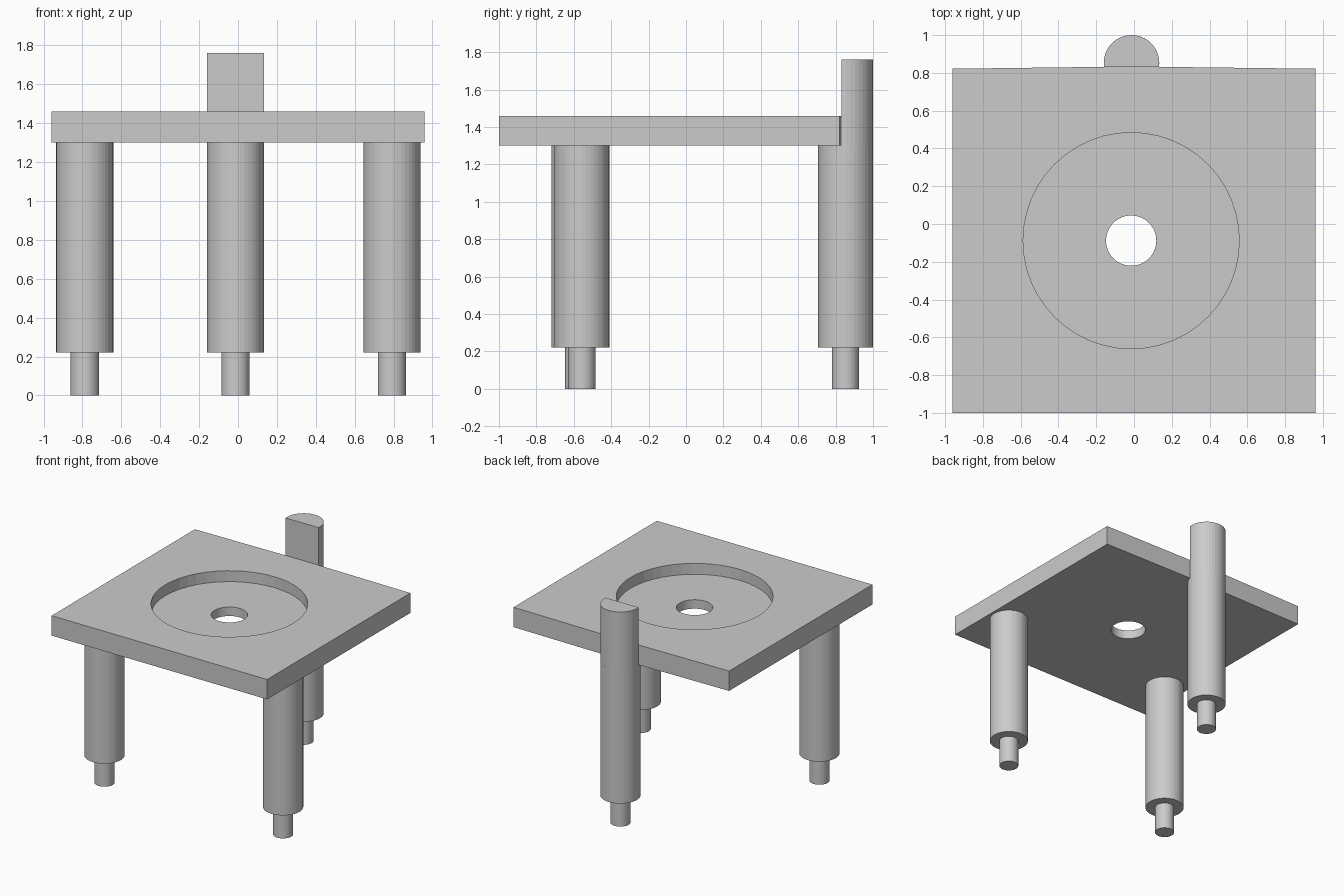
import bpy, bmesh
from math import pi, sin, cos, asin

if "Cube" in bpy.data.objects:
    bpy.data.objects.remove(bpy.data.objects["Cube"])

SIDES = 40
LEG_R, PEG_R = 0.147, 0.073
PLATE_Z0, PLATE_Z1 = 1.30, 1.46


def add_object(name, bm):
    bmesh.ops.recalc_face_normals(bm, faces=bm.faces[:])
    mesh = bpy.data.meshes.new(name)
    bm.to_mesh(mesh)
    bm.free()
    obj = bpy.data.objects.new(name, mesh)
    bpy.context.collection.objects.link(obj)
    return obj


def circle(cx, cy, r, n=SIDES, start=0.0, sweep=2 * pi, closed=True):
    steps = n if closed else n - 1
    return [(cx + r * cos(start + sweep * i / steps),
             cy + r * sin(start + sweep * i / steps)) for i in range(n)]


def loft(name, rings):
    """Solid from stacked outlines: list of (points, z)."""
    bm = bmesh.new()
    loops = [[bm.verts.new((x, y, z)) for x, y in pts] for pts, z in rings]
    bm.faces.new(loops[0])
    bm.faces.new(loops[-1])
    for a, b in zip(loops, loops[1:]):
        for i in range(len(a)):
            j = (i + 1) % len(a)
            bm.faces.new((a[i], a[j], b[j], b[i]))
    return add_object(name, bm)


# top plate, its back edge slightly peaked at the post
outline = [(-0.96, -1.0), (0.96, -1.0), (0.96, 0.822),
           (0.135, 0.832), (-0.16, 0.832), (-0.96, 0.822)]
plate = loft("top_plate", [(outline, PLATE_Z0), (outline, PLATE_Z1)])

# round recess and through hole
for name, r, z0 in (("recess_cutter", 0.572, 1.372), ("hole_cutter", 0.133, 1.2)):
    pts = circle(-0.015, -0.088, r, 48)
    cutter = loft(name, [(pts, z0), (pts, 1.6)])
    cutter.hide_render = True
    cutter.hide_set(True)
    cutter.display_type = 'WIRE'
    mod = plate.modifiers.new(name, 'BOOLEAN')
    mod.operation = 'DIFFERENCE'
    mod.solver = 'EXACT'
    mod.object = cutter

# bake the cuts and remove the cutters
bpy.context.view_layer.update()
deps = bpy.context.evaluated_depsgraph_get()
plate_mesh = bpy.data.meshes.new_from_object(plate.evaluated_get(deps))
plate.modifiers.clear()
plate.data = plate_mesh
for name in ("recess_cutter", "hole_cutter"):
    bpy.data.objects.remove(bpy.data.objects[name])

# stepped legs with pegs
legs = {"front_left_leg": (-0.788, -0.573),
        "front_right_leg": (0.792, -0.557),
        "back_leg": (-0.013, 0.853)}
for name, (x, y) in legs.items():
    peg, leg = circle(x, y, PEG_R), circle(x, y, LEG_R)
    loft(name, [(peg, 0.0), (peg, 0.22), (leg, 0.22), (leg, PLATE_Z0)])

# half-round post rising behind the plate
bx, by = legs["back_leg"]
a = asin((0.832 - by) / LEG_R)
half = circle(bx, by, LEG_R, 22, a, pi - 2 * a, closed=False)
loft("back_post", [(half, PLATE_Z0), (half, 1.762)])
